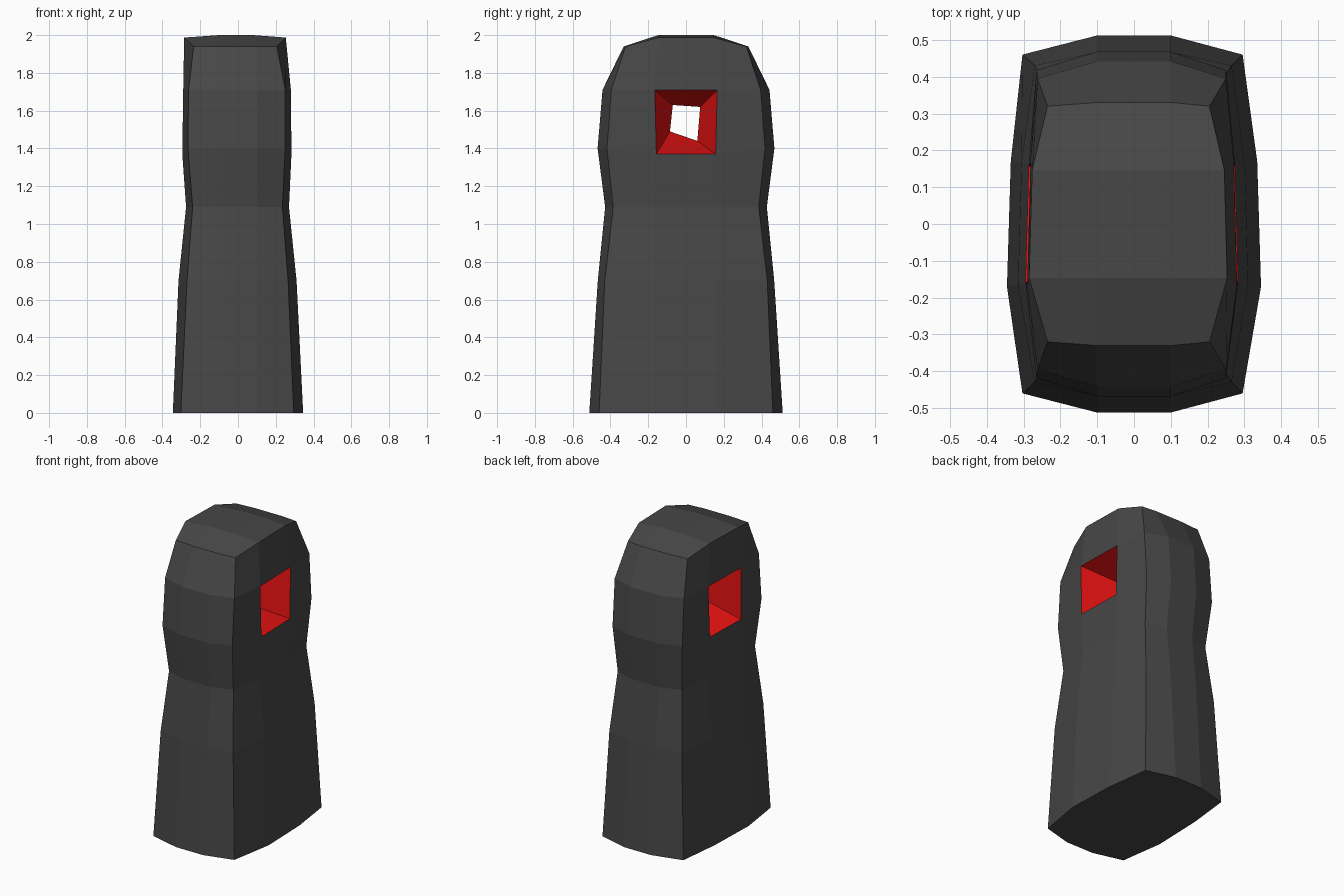
import bpy
import bmesh

old = bpy.data.objects.get("Cube")
if old:
    bpy.data.objects.remove(old, do_unlink=True)


def make_material(name, color):
    mat = bpy.data.materials.new(name)
    mat.use_nodes = True
    mat.diffuse_color = color
    bsdf = mat.node_tree.nodes["Principled BSDF"]
    bsdf.inputs["Base Color"].default_value = color
    bsdf.inputs["Roughness"].default_value = 0.8
    return mat


grey = make_material("dark grey", (0.063, 0.063, 0.063, 1))
red = make_material("red", (0.8, 0.006, 0.006, 1))

bm = bmesh.new()


def ring(z, neg, pos, cneg, cpos, depth, cdepth, my, side_drop=0.0):
    """Twelve-sided section, anticlockwise from the front -x corner."""
    zs = z - side_drop
    pts = [(cneg, -cdepth, z), (-0.1, -depth, z), (0.1, -depth, z),
           (cpos, -cdepth, z), (pos, -my, zs), (pos * 0.97, my, zs),
           (cpos, cdepth, z), (0.1, depth, z), (-0.1, depth, z),
           (cneg, cdepth, z), (neg * 0.97, my, zs), (neg, -my, zs)]
    return [bm.verts.new(p) for p in pts]


# Body sections from the base to the shoulders
rings = [
    ring(0.00, -0.345, 0.345, -0.303, 0.295, 0.512, 0.46, 0.17),
    ring(0.70, -0.315, 0.31, -0.27, 0.265, 0.467, 0.43, 0.165),
    ring(1.09, -0.275, 0.27, -0.24, 0.235, 0.428, 0.385, 0.16),
    ring(1.40, -0.295, 0.283, -0.265, 0.25, 0.468, 0.418, 0.157, 0.03),
    ring(1.71, -0.29, 0.28, -0.262, 0.25, 0.442, 0.395, 0.165),
    ring(1.94, -0.285, 0.253, -0.235, 0.205, 0.33, 0.32, 0.147, -0.047),
]

# The hole replaces the middle quad on both broad sides
SIDES = (4, 10)
HOLE_ROW = 3
openings = []
for row, (low, high) in enumerate(zip(rings, rings[1:])):
    for i in range(12):
        j = (i + 1) % 12
        quad = [low[i], low[j], high[j], high[i]]
        if row == HOLE_ROW and i in SIDES:
            openings.append(quad)
        else:
            bm.faces.new(quad)
bm.faces.new(rings[0][::-1])

# Domed cap as a grid
t = rings[-1]
rows = [[t[0], t[1], t[2], t[3]]]
for y, left, right in ((-0.147, t[11], t[4]), (0.147, t[10], t[5])):
    rows.append([left, bm.verts.new((-0.1, y, 2.0)),
                 bm.verts.new((0.08, y, 2.0)), right])
rows.append([t[9], t[8], t[7], t[6]])
for a, b in zip(rows, rows[1:]):
    for i in range(3):
        bm.faces.new([a[i], a[i + 1], b[i + 1], b[i]])

# Red funnels meeting at a narrow throat in the middle
throat = [bm.verts.new((0, y, z)) for y, z in
          ((-0.085, 1.49), (0.06, 1.44), (0.075, 1.62), (-0.07, 1.63))]
for quad, order in zip(openings, ((0, 1, 2, 3), (1, 0, 3, 2))):
    inner = [throat[k] for k in order]
    for i in range(4):
        j = (i + 1) % 4
        face = bm.faces.new([quad[i], quad[j], inner[j], inner[i]])
        face.material_index = 1

bmesh.ops.recalc_face_normals(bm, faces=bm.faces[:])
mesh = bpy.data.meshes.new("stone_body")
bm.to_mesh(mesh)
bm.free()
mesh.materials.append(grey)
mesh.materials.append(red)
body = bpy.data.objects.new("stone_body", mesh)
bpy.context.collection.objects.link(body)
